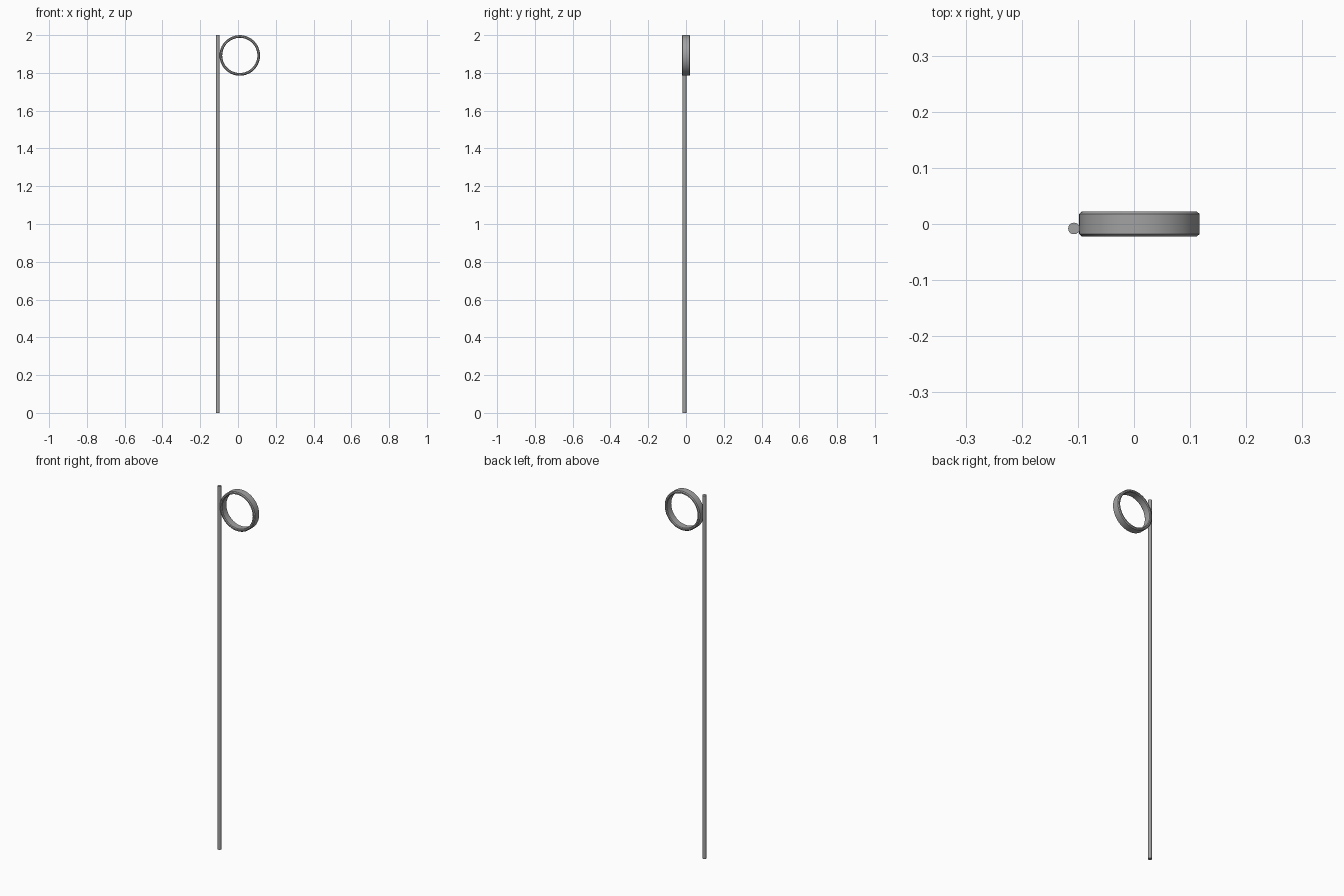
import bpy, bmesh, math
from mathutils import Vector, Matrix

if "Cube" in bpy.data.objects:
    bpy.data.objects.remove(bpy.data.objects["Cube"])

grey = bpy.data.materials.new("metal_grey")
grey.diffuse_color = (0.36, 0.36, 0.36, 1)
grey.use_nodes = True
grey.node_tree.nodes["Principled BSDF"].inputs["Base Color"].default_value = grey.diffuse_color


def finish(bm, name, angle):
    bmesh.ops.recalc_face_normals(bm, faces=bm.faces)
    mesh = bpy.data.meshes.new(name)
    bm.to_mesh(mesh)
    bm.free()
    mesh.materials.append(grey)
    obj = bpy.data.objects.new(name, mesh)
    bpy.context.collection.objects.link(obj)
    bpy.ops.object.select_all(action='DESELECT')
    obj.select_set(True)
    bpy.context.view_layer.objects.active = obj
    bpy.ops.object.shade_smooth_by_angle(angle=math.radians(angle))
    return obj


# Long upright rod
bm = bmesh.new()
bmesh.ops.create_cone(bm, cap_ends=True, segments=32, radius1=0.0103,
                      radius2=0.0103, depth=2.0,
                      matrix=Matrix.Translation((-0.107, -0.008, 1.0)))
finish(bm, "rod", 30)

# Ring: chamfered band spun around the front-back axis
half = [(0.0930, 0.018), (0.0965, 0.022), (0.1025, 0.022), (0.1073, 0.018)]
profile = half + [(r, -y) for r, y in reversed(half)]
bm = bmesh.new()
verts = [bm.verts.new((r, y, 0)) for r, y in profile]
edges = [bm.edges.new((verts[i], verts[(i + 1) % len(verts)]))
         for i in range(len(verts))]
bmesh.ops.spin(bm, geom=verts + edges, cent=(0, 0, 0), axis=(0, 1, 0),
               angle=math.tau, steps=64)
bmesh.ops.remove_doubles(bm, verts=bm.verts, dist=1e-5)
bmesh.ops.translate(bm, verts=bm.verts, vec=Vector((0.0095, 0, 1.8925)))
finish(bm, "ring", 30)
